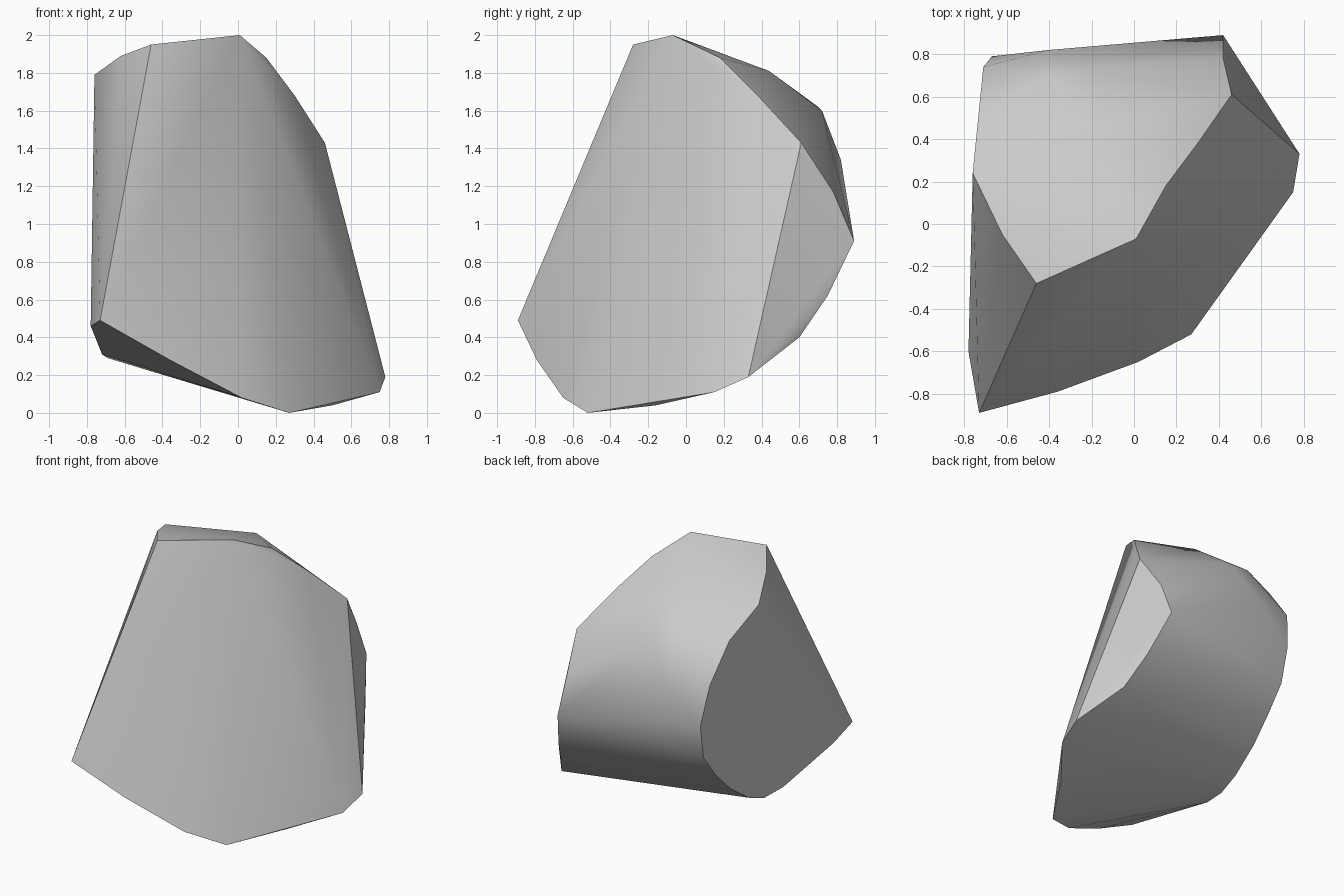
import bpy
import bmesh
import math

default_cube = bpy.data.objects.get("Cube")
if default_cube:
    bpy.data.objects.remove(default_cube, do_unlink=True)


def make_material(name, colour):
    material = bpy.data.materials.new(name)
    material.use_nodes = True
    material.diffuse_color = colour
    shader = material.node_tree.nodes["Principled BSDF"]
    shader.inputs["Base Color"].default_value = colour
    shader.inputs["Roughness"].default_value = .9
    return material


def make_hull(name, outlines, material, crease_angle):
    """Wrap the ridge outlines in a convex skin, sharp only at strong creases."""
    bm = bmesh.new()
    for outline in outlines:
        for point in outline:
            bm.verts.new(point)
    result = bmesh.ops.convex_hull(bm, input=bm.verts[:])
    spare = {v for key in ("geom_interior", "geom_unused")
             for v in result[key] if isinstance(v, bmesh.types.BMVert)}
    bmesh.ops.delete(bm, geom=list(spare), context='VERTS')
    bmesh.ops.recalc_face_normals(bm, faces=bm.faces[:])
    mesh = bpy.data.meshes.new(name)
    bm.to_mesh(mesh)
    bm.free()
    mesh.materials.append(material)
    rock = bpy.data.objects.new(name, mesh)
    bpy.context.collection.objects.link(rock)
    bpy.ops.object.select_all(action='DESELECT')
    rock.select_set(True)
    bpy.context.view_layer.objects.active = rock
    bpy.ops.object.shade_smooth_by_angle(angle=crease_angle)
    return rock


# Ridge along the top of the sloping front
front_crest = [(-.46, -.28, 1.95), (.01, -.07, 2), (.15, .18, 1.88),
               (.30, .38, 1.68), (.46, .61, 1.43)]

# Corner running down the right side
right_edge = [(.42, .78, 1.17), (.42, .89, .91), (.51, .75, .62),
              (.59, .60, .40), (.78, .33, .19)]

# Lower rim of the front
foot_edge = [(.75, .15, .11), (.50, -.16, .04), (.27, -.52, 0),
             (.02, -.65, .08), (-.36, -.79, .28), (-.73, -.89, .49)]

# Outline of the flat left side
left_edge = [(-.62, -.05, 1.89), (-.76, .24, 1.79), (-.73, .54, 1.63),
             (-.71, .74, 1.37), (-.67, .79, 1.08), (-.66, .74, .83),
             (-.66, .60, .65), (-.67, .44, .49), (-.68, .24, .35),
             (-.69, .08, .29), (-.72, -.1, .31), (-.78, -.60, .46)]

# Rounded shoulder at the back
back_shoulder = [(-.16, .44, 1.81), (-.40, .70, 1.62),
                 (-.24, .72, 1.6), (-.40, .82, 1.34)]

stone_grey = make_material("stone grey", (.6, .6, .6, 1))
make_hull("rock", [front_crest, right_edge, foot_edge, left_edge, back_shoulder],
          stone_grey, math.radians(30))
